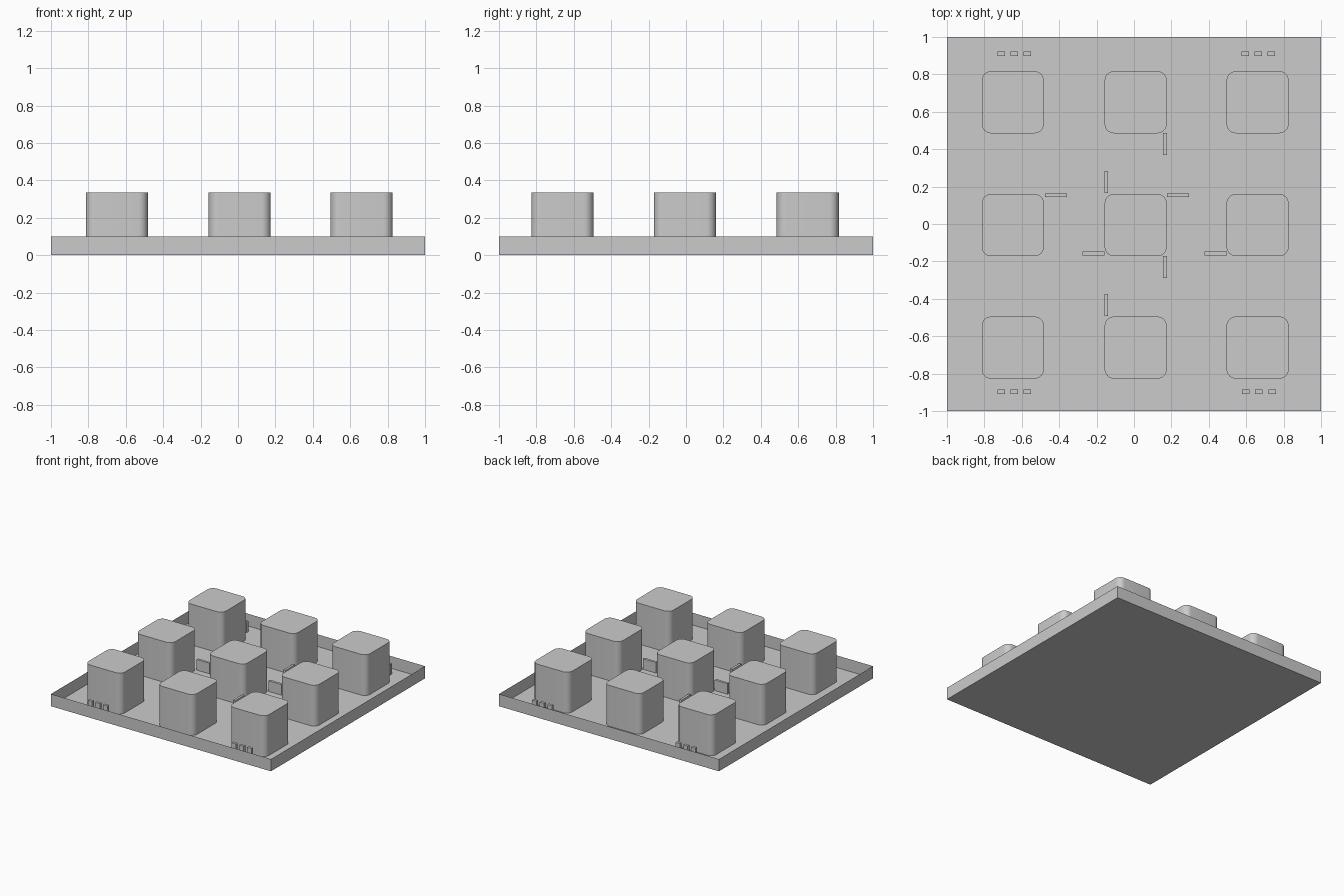
import bpy, bmesh, math

if "Cube" in bpy.data.objects:
    bpy.data.objects.remove(bpy.data.objects["Cube"])

BLOCK, BLOCK_H = 0.332, 0.335
BAR_H = 0.087
RADIUS = 0.05


def finish(name, bm):
    bmesh.ops.recalc_face_normals(bm, faces=bm.faces)
    mesh = bpy.data.meshes.new(name)
    bm.to_mesh(mesh)
    bm.free()
    obj = bpy.data.objects.new(name, mesh)
    bpy.context.collection.objects.link(obj)
    return obj


def box(name, x0, x1, y0, y1, z0, z1):
    bm = bmesh.new()
    bmesh.ops.create_cube(bm, size=1)
    for v in bm.verts:
        v.co.x = x1 if v.co.x > 0 else x0
        v.co.y = y1 if v.co.y > 0 else y0
        v.co.z = z1 if v.co.z > 0 else z0
    return finish(name, bm)


def rounded_block(name, cx, cy):
    # Rounded-square outline extruded upwards
    bm = bmesh.new()
    inner = BLOCK / 2 - RADIUS
    ring = []
    for q, (sx, sy) in enumerate([(1, 1), (-1, 1), (-1, -1), (1, -1)]):
        for i in range(9):
            a = math.radians(90 * q + 90 * i / 8)
            ring.append(bm.verts.new((cx + sx * inner + RADIUS * math.cos(a),
                                      cy + sy * inner + RADIUS * math.sin(a), 0)))
    base = bm.faces.new(ring)
    top = bmesh.ops.extrude_face_region(bm, geom=[base], use_keep_orig=True)["geom"]
    for v in top:
        if isinstance(v, bmesh.types.BMVert):
            v.co.z = BLOCK_H
    obj = finish(name, bm)
    bpy.ops.object.select_all(action='DESELECT')
    obj.select_set(True)
    bpy.context.view_layer.objects.active = obj
    bpy.ops.object.shade_smooth_by_angle(angle=math.radians(30))


# Shallow open tray with thin walls
tray = box("tray", -1, 1, -1, 1, 0, 0.1)
bm = bmesh.new()
bm.from_mesh(tray.data)
lid = [f for f in bm.faces if f.calc_center_median().z > 0.09]
bmesh.ops.delete(bm, geom=lid, context='FACES_ONLY')
bm.to_mesh(tray.data)
bm.free()

# Three by three grid of blocks
for r, cy in enumerate((-0.661, -0.006, 0.651)):
    for c, cx in enumerate((-0.648, 0.009, 0.661)):
        rounded_block(f"block_{r}_{c}", cx, cy)

# Rows of three dashes beside the corner blocks
for g, (cx, cy) in enumerate([(-0.64, 0.91), (0.665, 0.91), (-0.64, -0.897), (0.668, -0.897)]):
    for i in (-1, 0, 1):
        x = cx + i * 0.07
        box(f"dash_{g}_{i + 1}", x - 0.02, x + 0.02, cy - 0.011, cy + 0.011, 0, BAR_H)

# Thin stop lines in the crossing lanes: (centre x, centre y, runs along x)
stops = [(0.166, 0.427, False), (-0.149, 0.224, False),
         (0.166, -0.229, False), (-0.149, -0.432, False),
         (-0.418, 0.154, True), (0.235, 0.154, True),
         (-0.216, -0.158, True), (0.437, -0.158, True)]
for i, (x, y, along_x) in enumerate(stops):
    hx, hy = (0.059, 0.01) if along_x else (0.01, 0.059)
    box(f"stop_line_{i}", x - hx, x + hx, y - hy, y + hy, 0, BAR_H)
